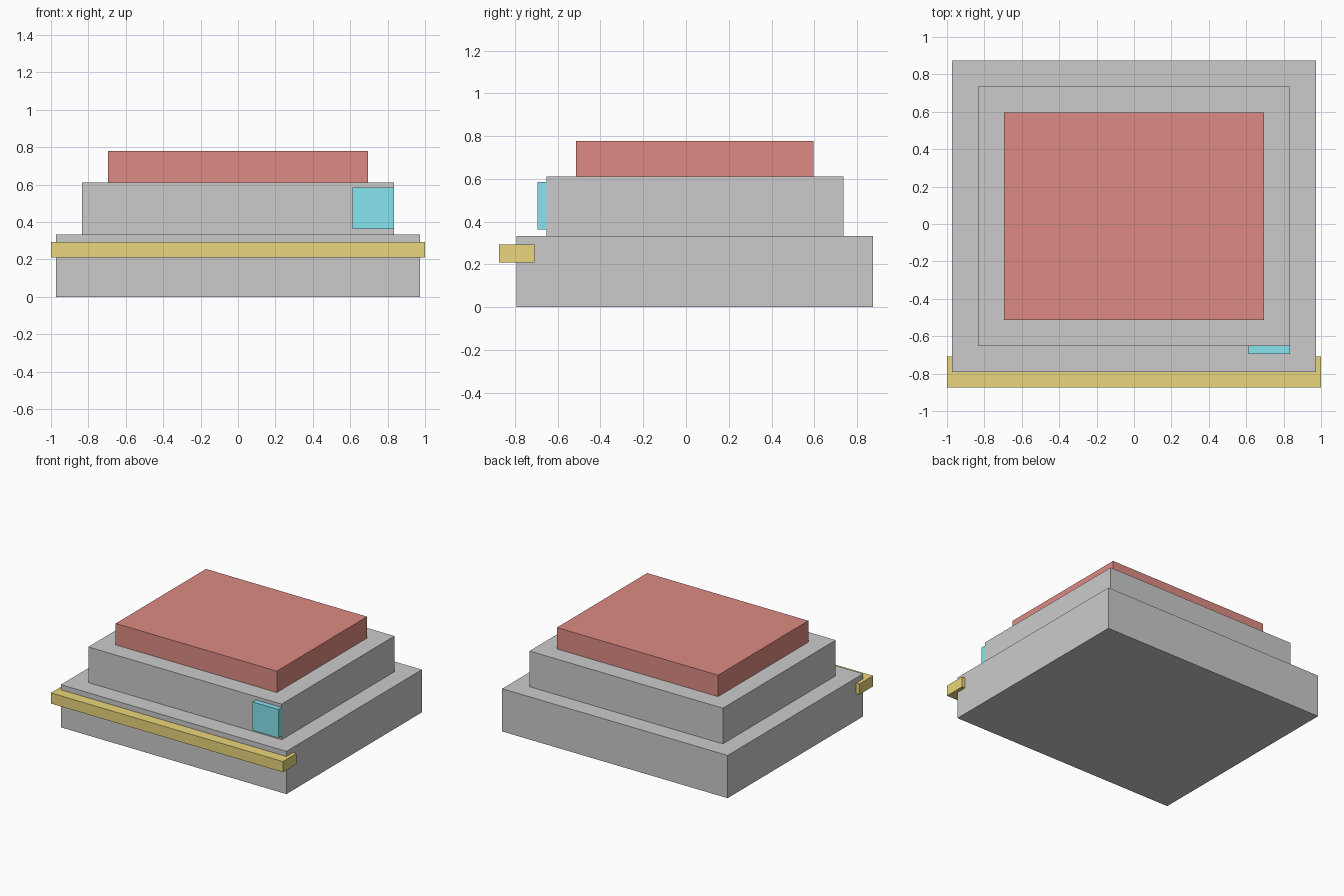
import bpy
import bmesh
from mathutils import Vector

if "Cube" in bpy.data.objects:
    bpy.data.objects.remove(bpy.data.objects["Cube"])


def material(name, color):
    m = bpy.data.materials.new(name)
    m.diffuse_color = color
    m.use_nodes = True
    m.node_tree.nodes["Principled BSDF"].inputs["Base Color"].default_value = m.diffuse_color
    return m


def box(name, lo, hi, mat=None):
    lo, hi = Vector(lo), Vector(hi)
    bm = bmesh.new()
    bmesh.ops.create_cube(bm, size=1)
    bmesh.ops.scale(bm, vec=hi - lo, verts=bm.verts)
    bmesh.ops.translate(bm, vec=(lo + hi) / 2, verts=bm.verts)
    mesh = bpy.data.meshes.new(name)
    bm.to_mesh(mesh)
    bm.free()
    if mat:
        mesh.materials.append(mat)
    obj = bpy.data.objects.new(name, mesh)
    bpy.context.collection.objects.link(obj)
    return obj


red = material("red", (0.73, 0.26, 0.23, 1))
gold = material("gold", (0.83, 0.67, 0.2, 1))
cyan = material("cyan", (0.24, 0.78, 0.87, 1))

# Stacked tiers, all centred slightly behind the origin
cy = 0.0417
z = 0
for name, width, depth, height, mat in (
    ("lower_tier", 1.944, 1.667, 0.333, None),
    ("upper_tier", 1.667, 1.389, 0.278, None),
    ("roof_slab", 1.389, 1.111, 0.167, red),
):
    box(name, (-width / 2, cy - depth / 2, z),
        (width / 2, cy + depth / 2, z + height), mat)
    z += height

# Trim bar across the front of the lower tier
box("front_trim_bar", (-1, -0.875, 0.21), (1, -0.708, 0.293), gold)

# Panel at the right end of the upper tier's front
box("front_panel", (0.611, -0.694, 0.363), (0.8335, -0.652, 0.585), cyan)
